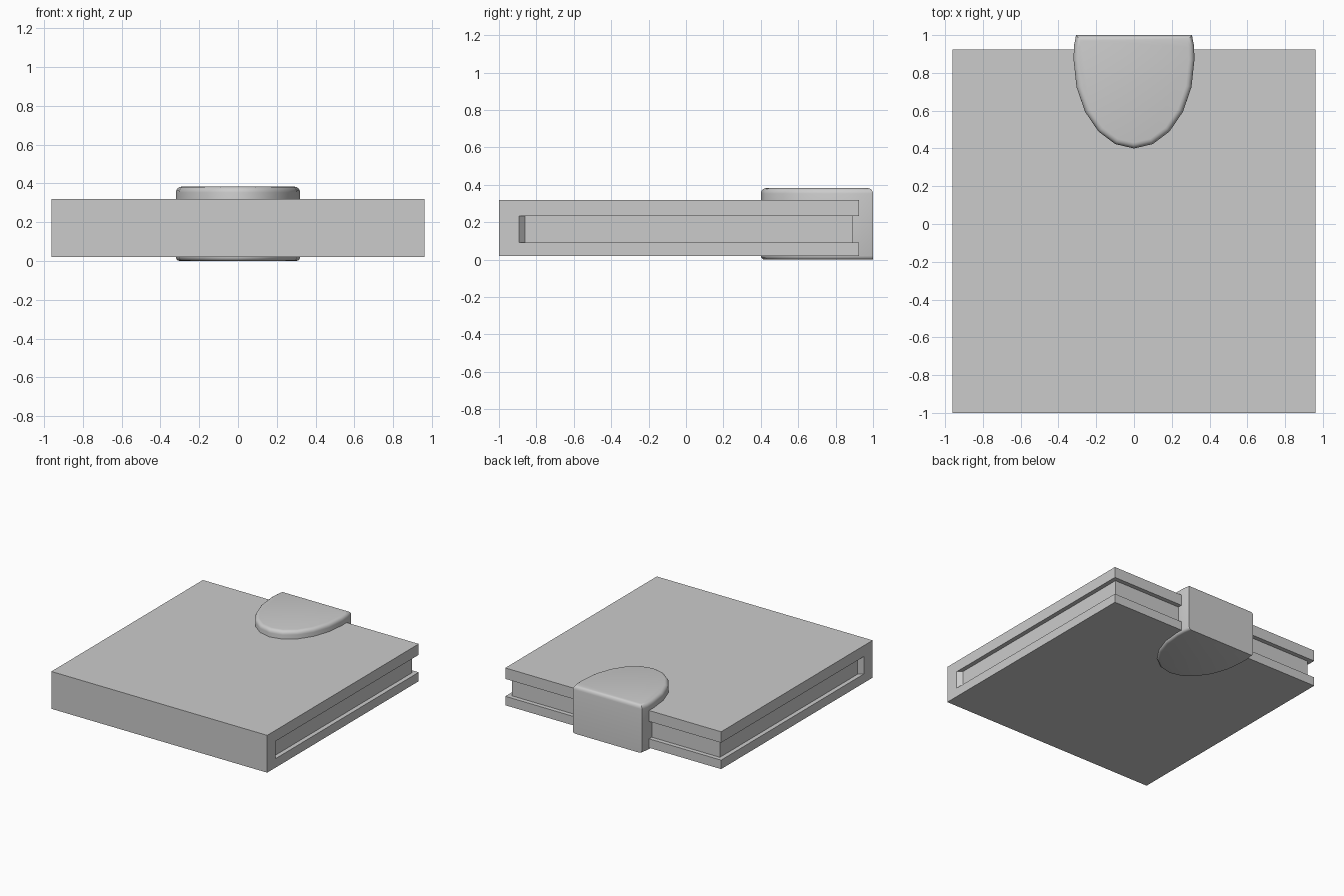
import bpy, bmesh, math
from mathutils import Vector

if "Cube" in bpy.data.objects:
    bpy.data.objects.remove(bpy.data.objects["Cube"])


def prism(name, outline, direction):
    """Extrude a closed planar outline along a vector into a solid object."""
    bm = bmesh.new()
    face = bm.faces.new([bm.verts.new(p) for p in outline])
    ext = bmesh.ops.extrude_face_region(bm, geom=[face])
    moved = [g for g in ext["geom"] if isinstance(g, bmesh.types.BMVert)]
    bmesh.ops.translate(bm, verts=moved, vec=Vector(direction))
    bmesh.ops.recalc_face_normals(bm, faces=bm.faces)
    mesh = bpy.data.meshes.new(name)
    bm.to_mesh(mesh)
    bm.free()
    obj = bpy.data.objects.new(name, mesh)
    bpy.context.collection.objects.link(obj)
    return obj


# Cover: C-shaped side profile with the spine at the front
Z0, Z1, Z2, Z3 = 0.02, 0.092, 0.232, 0.32
profile = [(-1, Z0), (0.925, Z0), (0.925, Z1), (-0.893, Z1),
           (-0.893, Z2), (0.925, Z2), (0.925, Z3), (-1, Z3)]
prism("cover", [(-0.96, y, z) for y, z in profile], (1.92, 0, 0))

# Page block: inset behind the cover edges, slanting out to meet the spine
half = [(0.96, -0.893), (0.925, -0.86), (0.925, 0.89)]
pages = half + [(-x, y) for x, y in reversed(half)]
prism("page_block", [(x, y, Z1) for x, y in pages], (0, 0, Z2 - Z1))

# Clasp: half-oval tongue wrapping the back edge, with rounded rims
H = 0.383
arc = [(0.307, 1.0), (0.318, 0.94)]
arc += [(0.32 * math.cos(math.radians(a)), 0.87 - 0.47 * math.sin(math.radians(a)))
        for a in range(0, 181, 18)]
arc += [(-0.318, 0.94), (-0.307, 1.0)]
clasp = prism("clasp", [(x, y, 0) for x, y in arc], (0, 0, H))
bm = bmesh.new()
bm.from_mesh(clasp.data)


def rim(z, with_back):
    return [e for e in bm.edges
            if all(abs(v.co.z - z) < 1e-4 for v in e.verts)
            and (with_back or any(v.co.y < 0.999 for v in e.verts))]


bmesh.ops.bevel(bm, geom=rim(H, True), offset=0.03, segments=4, profile=0.5,
                affect='EDGES', clamp_overlap=True)
bmesh.ops.bevel(bm, geom=rim(0, False), offset=0.02, segments=3, profile=0.5,
                affect='EDGES', clamp_overlap=True)
bm.to_mesh(clasp.data)
bm.free()

bpy.context.view_layer.objects.active = clasp
clasp.select_set(True)
bpy.ops.object.shade_smooth_by_angle(angle=math.radians(35))
